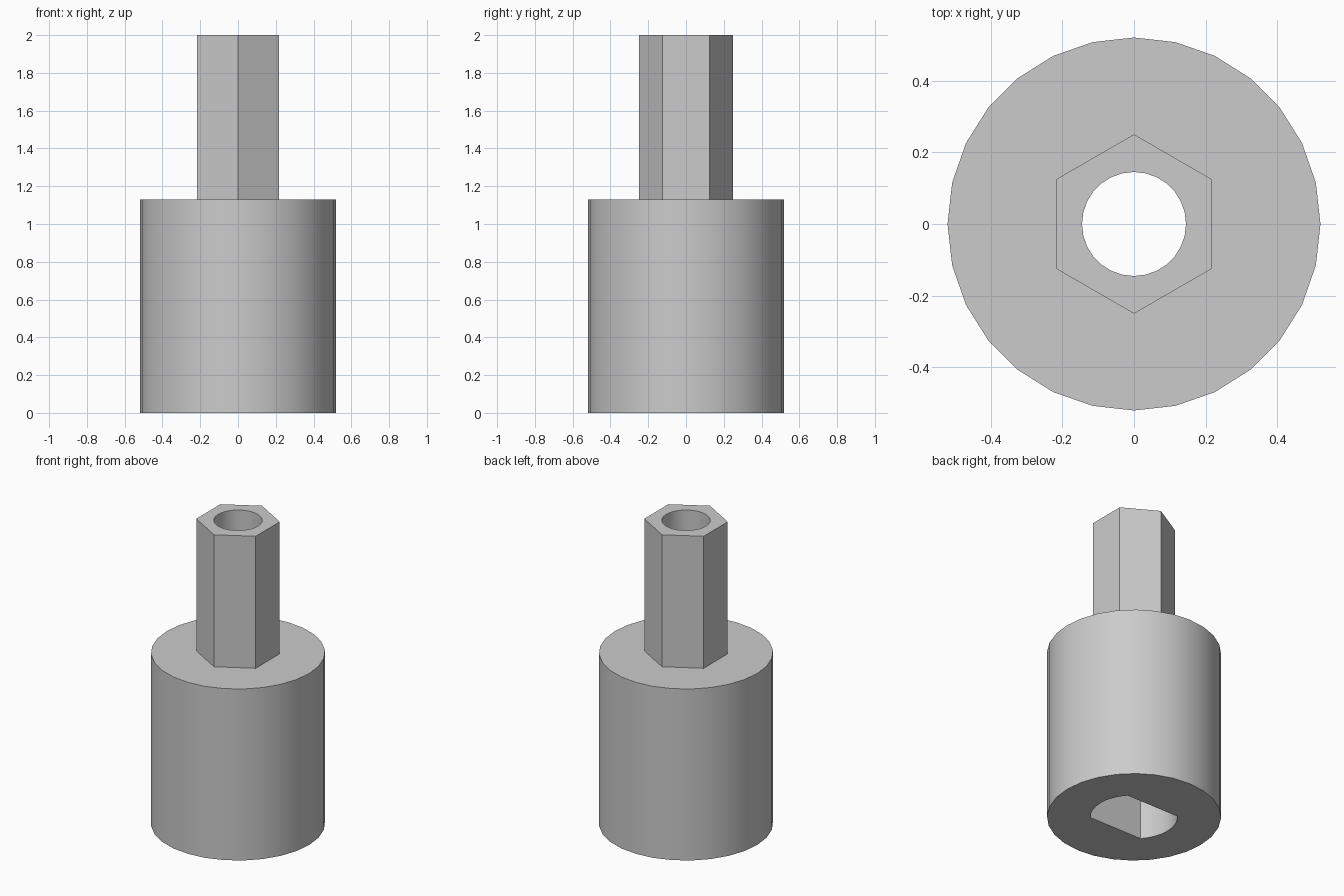
import bpy
import bmesh
from math import asin, cos, pi, sin

cube = bpy.data.objects.get("Cube")
if cube:
    bpy.data.objects.remove(cube, do_unlink=True)

# Dimensions
BASE_R, BASE_TOP = 0.52, 1.13
HEX_R, TOP = 0.25, 2.0
BORE_R = 0.145
SOCKET_R, SOCKET_FLAT, SOCKET_DEPTH = 0.26, 0.172, 0.85

grey = bpy.data.materials.new("plain grey")
grey.use_nodes = True
colour = (0.6, 0.6, 0.6, 1)
grey.diffuse_color = colour
grey.node_tree.nodes["Principled BSDF"].inputs["Base Color"].default_value = colour


def ring(radius, sides):
    """Regular polygon with a corner on +y."""
    return [(radius * cos(pi / 2 + 2 * pi * i / sides),
             radius * sin(pi / 2 + 2 * pi * i / sides)) for i in range(sides)]


def double_d(radius, flat, steps=8):
    """Circle cut by two flats at y = +flat and y = -flat."""
    half = asin(flat / radius)
    angles = [side + half * (2 * i / steps - 1)
              for side in (0, pi) for i in range(steps + 1)]
    return [(radius * cos(a), radius * sin(a)) for a in angles]


def prism(name, outline, bottom, top):
    """Extrude an outline straight up."""
    bm = bmesh.new()
    face = bm.faces.new([bm.verts.new((x, y, bottom)) for x, y in outline])
    raised = bmesh.ops.extrude_face_region(bm, geom=[face])["geom"]
    bmesh.ops.translate(bm, vec=(0, 0, top - bottom),
                        verts=[v for v in raised if isinstance(v, bmesh.types.BMVert)])
    bmesh.ops.recalc_face_normals(bm, faces=bm.faces)
    mesh = bpy.data.meshes.new(name)
    bm.to_mesh(mesh)
    bm.free()
    mesh.materials.append(grey)
    obj = bpy.data.objects.new(name, mesh)
    bpy.context.collection.objects.link(obj)
    return obj


def combine(target, tool, operation):
    """Apply a boolean and discard the tool."""
    bpy.ops.object.select_all(action="DESELECT")
    target.select_set(True)
    bpy.context.view_layer.objects.active = target
    mod = target.modifiers.new(operation.lower(), "BOOLEAN")
    mod.operation, mod.solver, mod.object = operation, "EXACT", tool
    bpy.ops.object.modifier_apply(modifier=mod.name)
    bpy.data.objects.remove(tool, do_unlink=True)


# Round body with a hexagonal shank
adapter = prism("hex_shaft_adapter", ring(BASE_R, 28), 0, BASE_TOP)
combine(adapter, prism("hex_shank", ring(HEX_R, 6), BASE_TOP - 0.1, TOP), "UNION")

# Screw hole right through, and the flat-sided shaft socket below
combine(adapter, prism("screw_hole", ring(BORE_R, 28), -0.1, TOP + 0.1), "DIFFERENCE")
combine(adapter, prism("shaft_socket", double_d(SOCKET_R, SOCKET_FLAT),
                       -0.1, SOCKET_DEPTH), "DIFFERENCE")

bpy.ops.object.shade_smooth_by_angle(angle=pi / 6)
